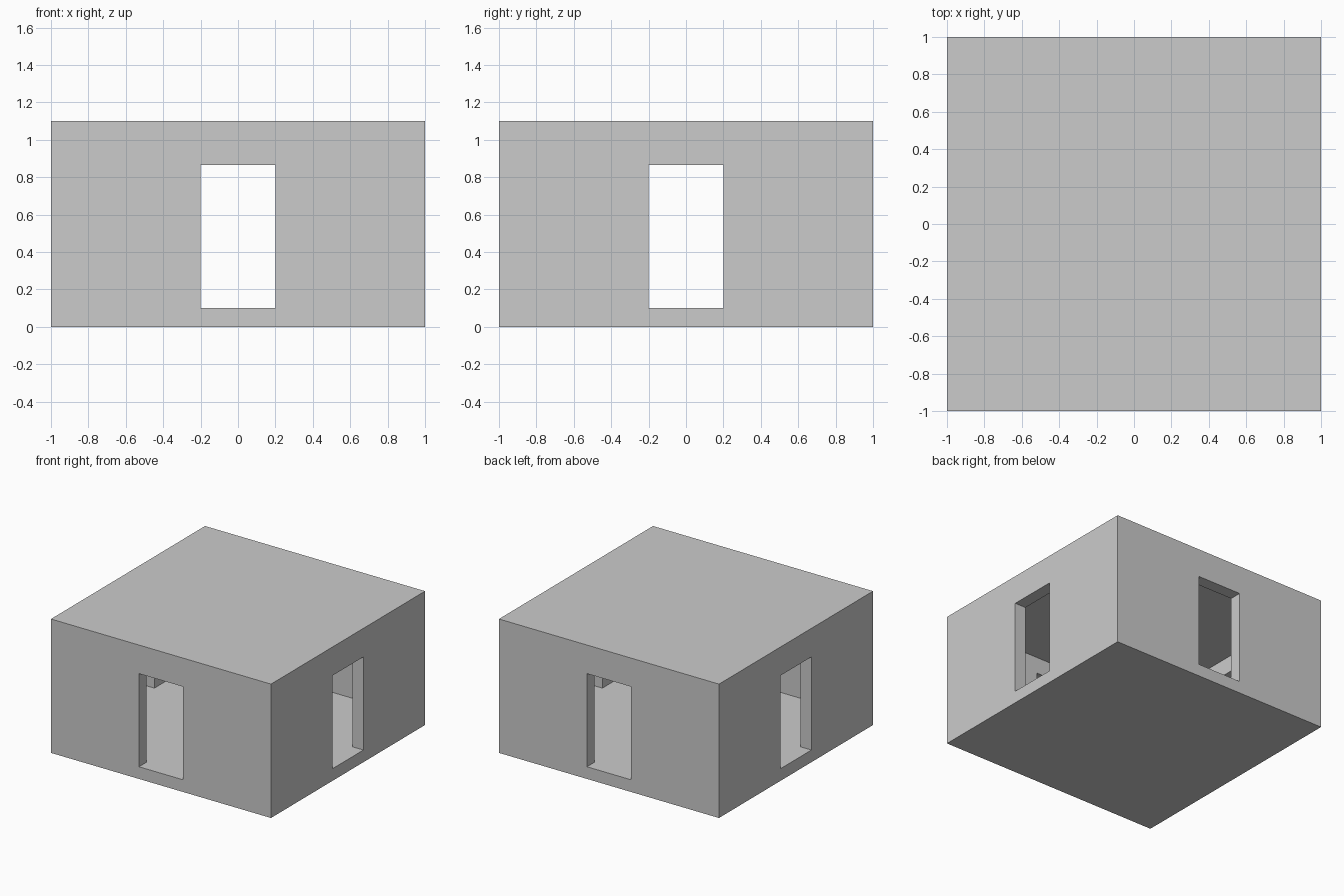
import bpy

if "Cube" in bpy.data.objects:
    bpy.data.objects.remove(bpy.data.objects["Cube"])

def box(name, sx, sy, z0, z1):
    """Axis-aligned box centred on x = y = 0 between heights z0 and z1."""
    bpy.ops.mesh.primitive_cube_add(size=1, location=(0, 0, 0))
    ob = bpy.context.object
    ob.name = name
    for v in ob.data.vertices:
        v.co = (v.co.x * sx, v.co.y * sy, z0 + (v.co.z + 0.5) * (z1 - z0))
    return ob

SIZE, HEIGHT, WALL = 2.0, 1.1, 0.1
DOOR_W, DOOR_TOP = 0.4, 0.865

# Outer block of the room
room = box("room_shell", SIZE, SIZE, 0, HEIGHT)

# Interior space and the two doorway passages (front-back, left-right)
cutters = [
    box("interior_cutter", SIZE - 2 * WALL, SIZE - 2 * WALL, WALL, HEIGHT - WALL),
    box("front_back_door_cutter", DOOR_W, SIZE + 0.4, WALL, DOOR_TOP),
    box("side_door_cutter", SIZE + 0.4, DOOR_W, WALL, DOOR_TOP),
]

# Carve the openings, then discard the cutters
bpy.context.view_layer.objects.active = room
for c in cutters:
    m = room.modifiers.new(c.name, 'BOOLEAN')
    m.operation = 'DIFFERENCE'
    m.solver = 'EXACT'
    m.object = c
    c.hide_render = True
    bpy.ops.object.modifier_apply(modifier=m.name)
for c in cutters:
    bpy.data.objects.remove(c, do_unlink=True)
